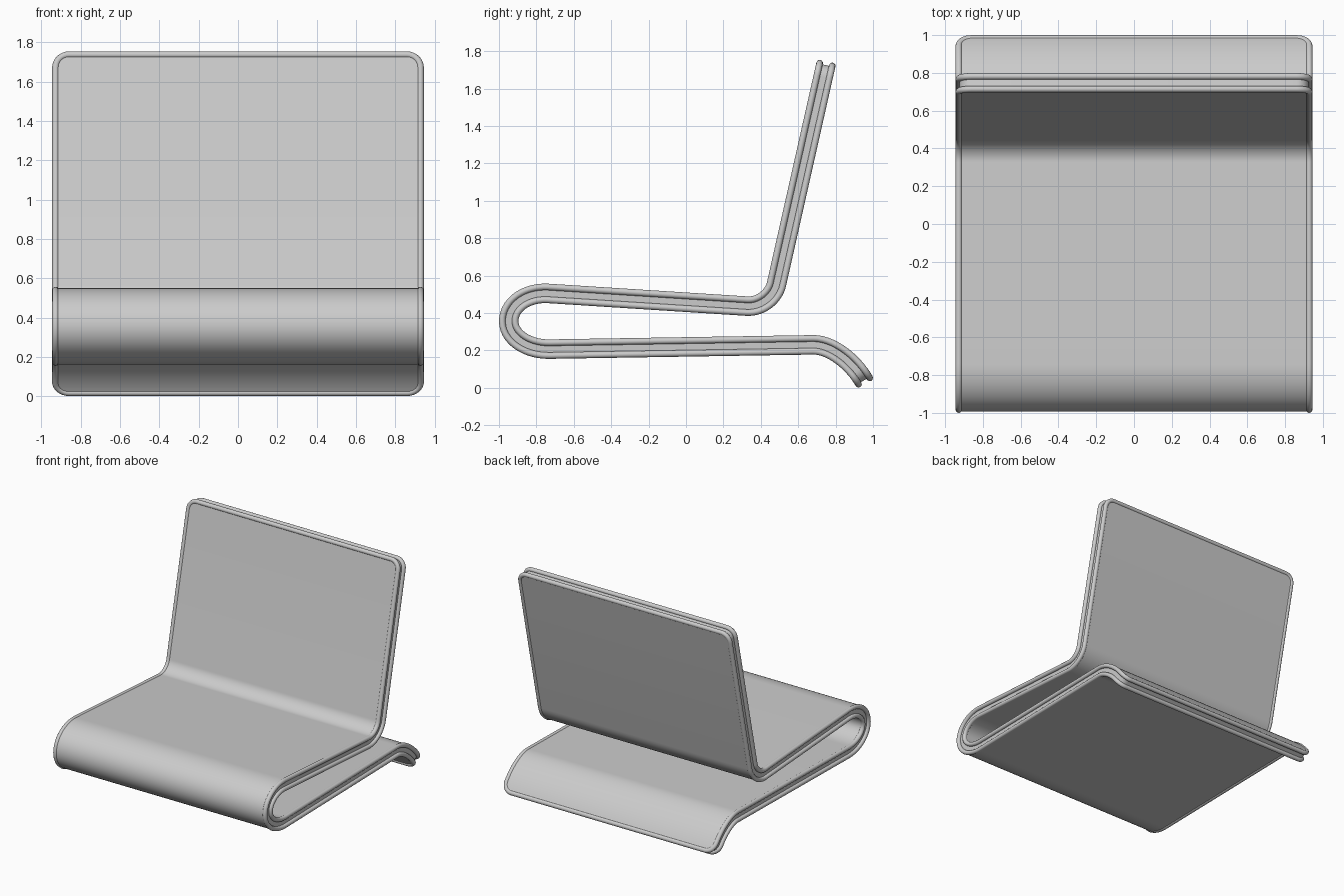
import bpy, bmesh, math
from mathutils import Vector

if "Cube" in bpy.data.objects:
    bpy.data.objects.remove(bpy.data.objects["Cube"])

W, R = 0.945, 0.085        # half width, outline corner radius
BEAD, BEAD_N, PANEL_N, WALL = 0.0175, 0.0345, 0.045, 0.021

grey = bpy.data.materials.new("light grey")
grey.diffuse_color = (0.6, 0.6, 0.6, 1)
grey.use_nodes = True
grey.node_tree.nodes["Principled BSDF"].inputs["Base Color"].default_value = grey.diffuse_color


def bend(a, corner, b, n):
    """Smooth corner from a to b, tangent to both legs."""
    a, c, b = Vector(a), Vector(corner), Vector(b)
    p, q = a.lerp(c, 0.552), b.lerp(c, 0.552)
    return [a * (1 - t) ** 3 + p * 3 * t * (1 - t) ** 2 + q * 3 * t * t * (1 - t) + b * t ** 3
            for t in (i / n for i in range(n + 1))]


# Side profile centreline (y, z): backrest, seat, front loop, base, rear lip
path = [Vector((0.752, 1.746))]
path += bend((0.484, 0.555), (0.455, 0.428), (0.325, 0.437), 14)
path += bend((-0.74, 0.505), (-0.948, 0.515), (-0.948, 0.356), 14)
path += bend((-0.948, 0.356), (-0.948, 0.204), (-0.73, 0.207), 14)[1:]
path += bend((0.68, 0.23), (0.85, 0.234), (0.961, 0.021), 14)
dist = [0.0]
for a, b in zip(path, path[1:]):
    dist.append(dist[-1] + (b - a).length)
L = dist[-1]
tangents = []
for i in range(len(path)):
    t = Vector((0, 0))
    if i:
        t += (path[i] - path[i - 1]).normalized()
    if i < len(path) - 1:
        t += (path[i + 1] - path[i]).normalized()
    tangents.append(t.normalized())
# end pieces of the long straights keep the straight direction
tangents[1] = tangents[0]


def place(x, s, n):
    """Map sheet coordinates (across, along, off the surface) to space."""
    i = 0
    while i < len(dist) - 2 and s > dist[i + 1]:
        i += 1
    f = (s - dist[i]) / (dist[i + 1] - dist[i])
    p = path[i].lerp(path[i + 1], f)
    t = tangents[i].lerp(tangents[i + 1], f).normalized()
    return Vector((x, p.x + t.y * n, p.y - t.x * n))


def half_outline(d):
    """Right half of the rounded sheet outline, inset by d: (x, s) pairs."""
    r, pts = R - d, []
    arc = [math.pi / 2 * k / 8 for k in range(9)]
    pts += [(W - R + r * math.sin(a), R - r * math.cos(a)) for a in arc]
    pts += [(W - d, s) for s in dist if R + 0.01 < s < L - R - 0.01]
    pts += [(W - R + r * math.cos(a), L - R + r * math.sin(a)) for a in arc]
    return pts


def ring(bm, d, n):
    h = half_outline(d)
    loop = h + [(-x, s) for x, s in reversed(h)]
    return [bm.verts.new(place(x, s, n)) for x, s in loop]


def bridge(bm, a, b):
    for i in range(len(a)):
        j = (i + 1) % len(a)
        bm.faces.new((a[i], a[j], b[j], b[i]))


def finish(bm, name):
    bmesh.ops.recalc_face_normals(bm, faces=bm.faces)
    me = bpy.data.meshes.new(name)
    bm.to_mesh(me)
    bm.free()
    me.materials.append(grey)
    ob = bpy.data.objects.new(name, me)
    bpy.context.collection.objects.link(ob)
    bpy.ops.object.select_all(action='DESELECT')
    bpy.context.view_layer.objects.active = ob
    ob.select_set(True)
    bpy.ops.object.shade_smooth_by_angle(angle=math.radians(40))


# Folded seat sheet: both panels and the recessed edge wall
bm = bmesh.new()
sides = [ring(bm, WALL, PANEL_N), ring(bm, WALL, -PANEL_N)]
bridge(bm, *sides)
for v in sides:
    m = len(v)
    for i in range(m // 2 - 1):
        bm.faces.new((v[i], v[i + 1], v[m - 2 - i], v[m - 1 - i]))
finish(bm, "seat_shell")

# Round piping along the edge of each panel
for name, sign in (("upper_piping", 1), ("lower_piping", -1)):
    bm = bmesh.new()
    rings = []
    for k in range(12):
        a = math.tau * k / 12
        rings.append(ring(bm, BEAD - BEAD * math.cos(a), sign * BEAD_N + BEAD * math.sin(a)))
    for k in range(12):
        bridge(bm, rings[k], rings[(k + 1) % 12])
    finish(bm, name)
